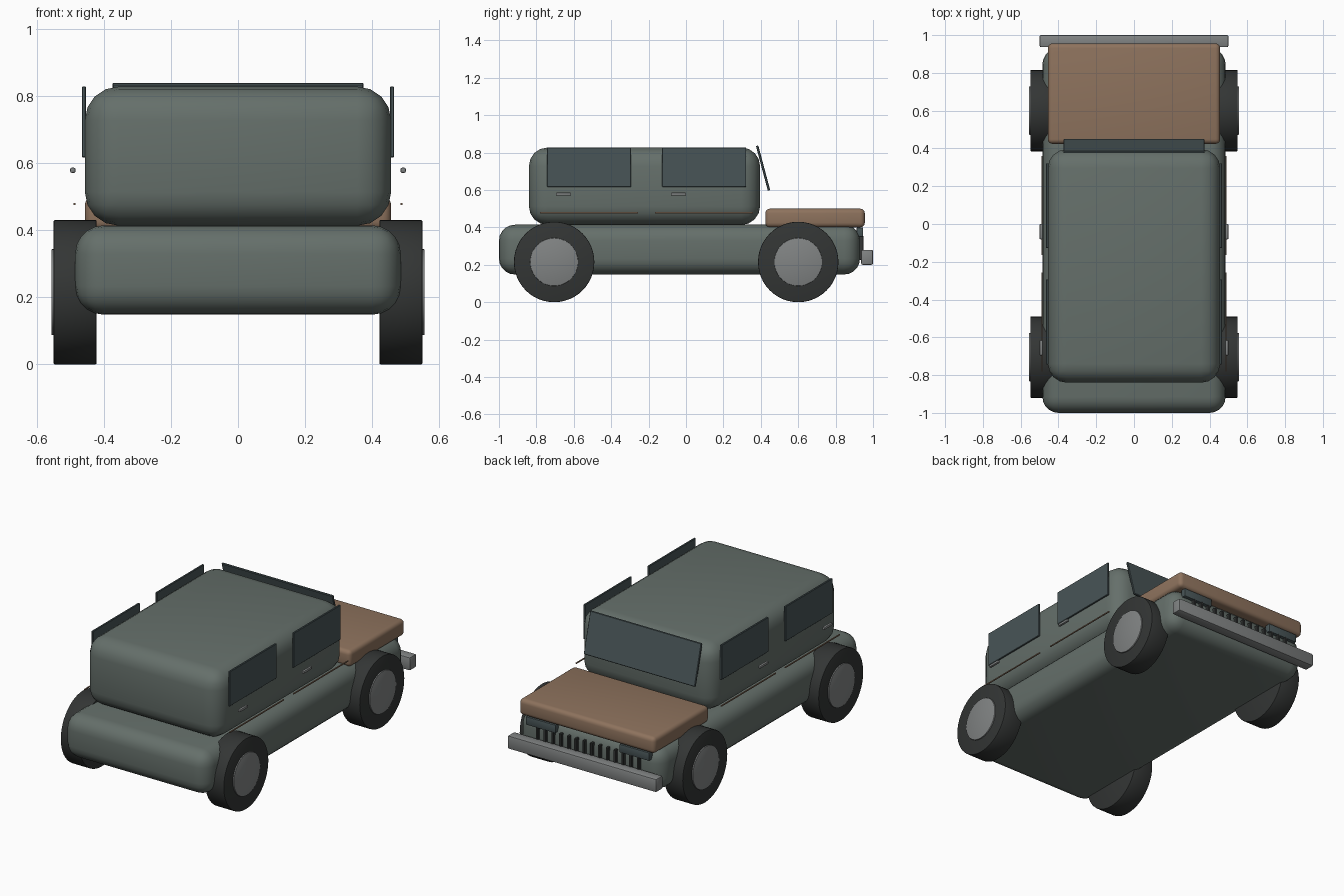
import bpy, math

cube = bpy.data.objects.get("Cube")
if cube:
    bpy.data.objects.remove(cube, do_unlink=True)


def material(name, rgb, roughness=0.6):
    mat = bpy.data.materials.new(name)
    mat.use_nodes = True
    mat.diffuse_color = (*rgb, 1)
    shader = mat.node_tree.nodes["Principled BSDF"]
    shader.inputs["Base Color"].default_value = (*rgb, 1)
    shader.inputs["Roughness"].default_value = roughness
    return mat


paint = material("body_paint", (0.13, 0.16, 0.145))
brown = material("brown_trim", (0.27, 0.17, 0.11))
glass = material("tinted_glass", (0.065, 0.09, 0.095), 0.2)
rubber = material("rubber", (0.033, 0.036, 0.035), 0.9)
metal = material("metal", (0.22, 0.23, 0.23), 0.4)


def finish(obj, name, mat, bevel, segments):
    obj.name = obj.data.name = name
    obj.data.materials.append(mat)
    bpy.ops.object.transform_apply(location=False, rotation=True, scale=True)
    if bevel:
        mod = obj.modifiers.new("rounded_edges", 'BEVEL')
        mod.width = bevel
        mod.segments = segments
        bpy.ops.object.modifier_apply(modifier=mod.name)
    bpy.ops.object.shade_smooth_by_angle(angle=math.radians(35))
    return obj


def box(name, center, size, mat, bevel=0.0, segments=2, tilt=0.0):
    bpy.ops.mesh.primitive_cube_add(size=1, location=center, rotation=(tilt, 0, 0))
    obj = bpy.context.object
    obj.scale = size
    return finish(obj, name, mat, bevel, segments)


def disc(name, center, radius, width, mat, bevel):
    bpy.ops.mesh.primitive_cylinder_add(vertices=48, radius=radius, depth=width,
                                        location=center, rotation=(0, math.pi / 2, 0))
    return finish(bpy.context.object, name, mat, bevel, 2)


# Main shells
box("lower_body", (0, -0.035, 0.281), (0.97, 1.93, 0.266), paint, 0.085, 5)
box("cabin", (0, -0.222, 0.62), (0.912, 1.236, 0.414), paint, 0.1, 4)
box("hood", (0, 0.69, 0.45), (0.912, 0.532, 0.1), brown, 0.025, 4)
box("bumper", (0, 0.968, 0.24), (1.0, 0.064, 0.08), metal, 0.008)
box("windshield", (0, 0.412, 0.717), (0.748, 0.013, 0.248), glass, 0.003, 1, 0.26)

# Parts repeated on both sides
for side, sx in (("left", 1), ("right", -1)):
    for end, y in (("front", -0.705), ("rear", 0.6)):
        disc(f"{side}_{end}_tyre", (sx * 0.485, y, 0.215), 0.215, 0.128, rubber, 0.004)
        disc(f"{side}_{end}_hub", (sx * 0.52, y, 0.215), 0.128, 0.072, metal, 0.003)
    for end, y in (("front", -0.518), ("rear", 0.097)):
        box(f"{side}_{end}_window", (sx * 0.459, y, 0.722), (0.012, 0.449, 0.211), glass, 0.002, 1)
        box(f"{side}_{end}_handle", (sx * 0.492, y - 0.137, 0.578), (0.016, 0.082, 0.016), metal, 0.005)
        box(f"{side}_{end}_trim", (sx * 0.487, y, 0.478), (0.006, 0.524, 0.006), brown)
    box(f"{side}_headlight", (sx * 0.315, 0.93, 0.374), (0.2, 0.035, 0.05), glass, 0.004)

# Grille bars
bars = 14
for i in range(bars):
    x = -0.34 + 0.68 * i / (bars - 1)
    box(f"grille_bar_{i + 1}", (x, 0.934, 0.29), (0.015, 0.028, 0.13), rubber, 0.002, 1)
